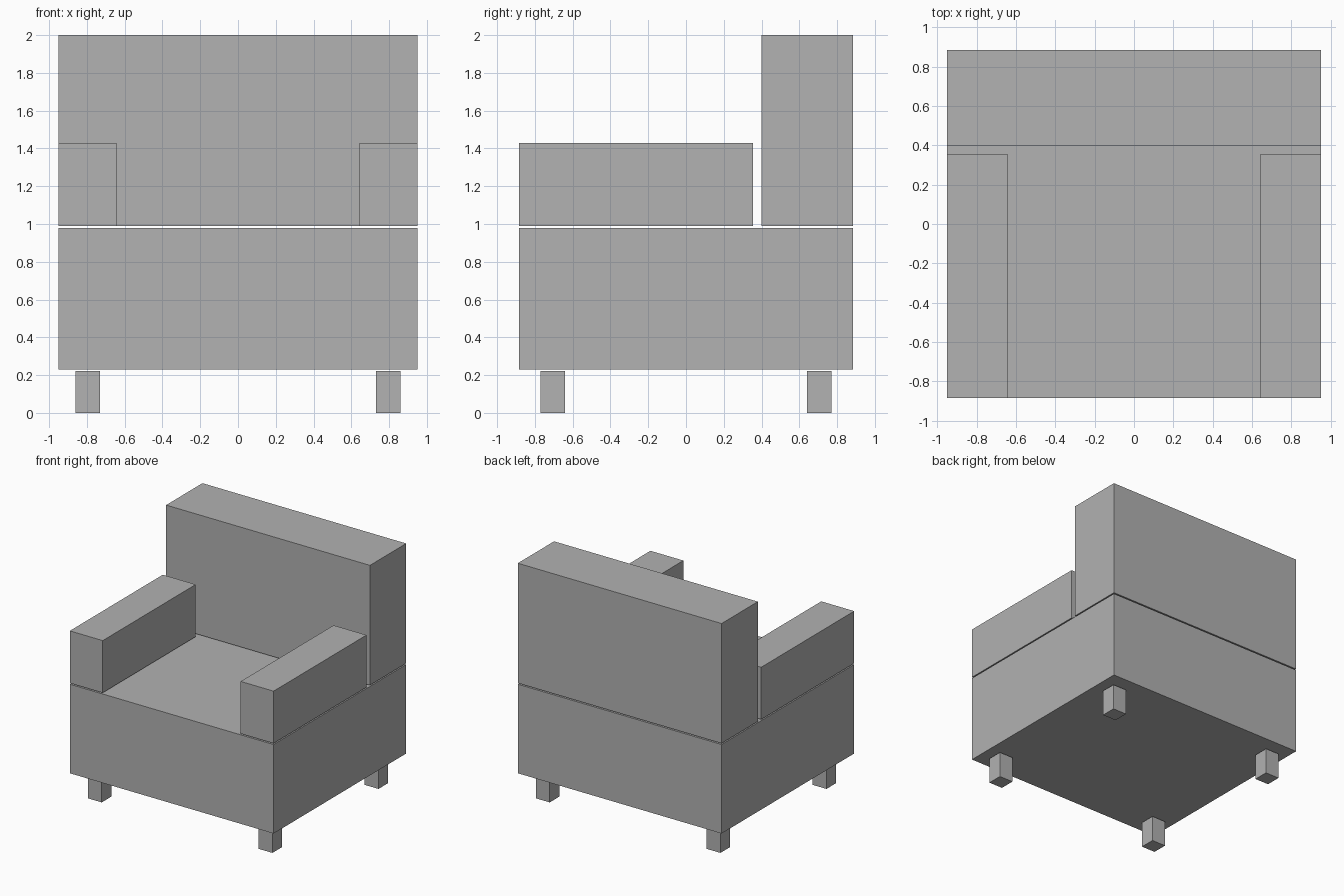
import bpy
import bmesh
from mathutils import Vector

cube = bpy.data.objects.get("Cube")
if cube:
    bpy.data.objects.remove(cube, do_unlink=True)

# One plain grey for the whole chair
GREY = (0.445, 0.445, 0.445, 1)
grey = bpy.data.materials.new("plain_grey")
grey.use_nodes = True
grey.diffuse_color = GREY
grey.node_tree.nodes["Principled BSDF"].inputs["Base Color"].default_value = GREY


def block(name, low, high):
    """Flat-faced box spanning two opposite corners."""
    low, high = Vector(low), Vector(high)
    bm = bmesh.new()
    bmesh.ops.create_cube(bm, size=1)
    bmesh.ops.scale(bm, vec=high - low, verts=bm.verts)
    mesh = bpy.data.meshes.new(name)
    bm.to_mesh(mesh)
    bm.free()
    mesh.materials.append(grey)
    obj = bpy.data.objects.new(name, mesh)
    obj.location = (low + high) / 2
    bpy.context.collection.objects.link(obj)


HALF_W, HALF_D = 0.95, 0.883
SEAT_TOP, UPPER_BOTTOM = 0.98, 0.99

# Seat base and backrest, separated by a thin seam
block("seat_base", (-HALF_W, -HALF_D, 0.23), (HALF_W, HALF_D, SEAT_TOP))
block("backrest", (-HALF_W, 0.4, UPPER_BOTTOM), (HALF_W, HALF_D, 2))

# Armrests and legs, mirrored left and right
ARM_W, LEG_W = 0.307, 0.13
LEG_X, LEG_Y = 0.796, 0.706
for side, sx in (("left", 1), ("right", -1)):
    x = sx * (HALF_W - ARM_W / 2)
    block(f"{side}_armrest", (x - ARM_W / 2, -HALF_D, UPPER_BOTTOM),
          (x + ARM_W / 2, 0.355, 1.43))
    for end, sy in (("front", -1), ("back", 1)):
        x, y, r = sx * LEG_X, sy * LEG_Y, LEG_W / 2
        block(f"{end}_{side}_leg", (x - r, y - r, 0), (x + r, y + r, 0.222))
